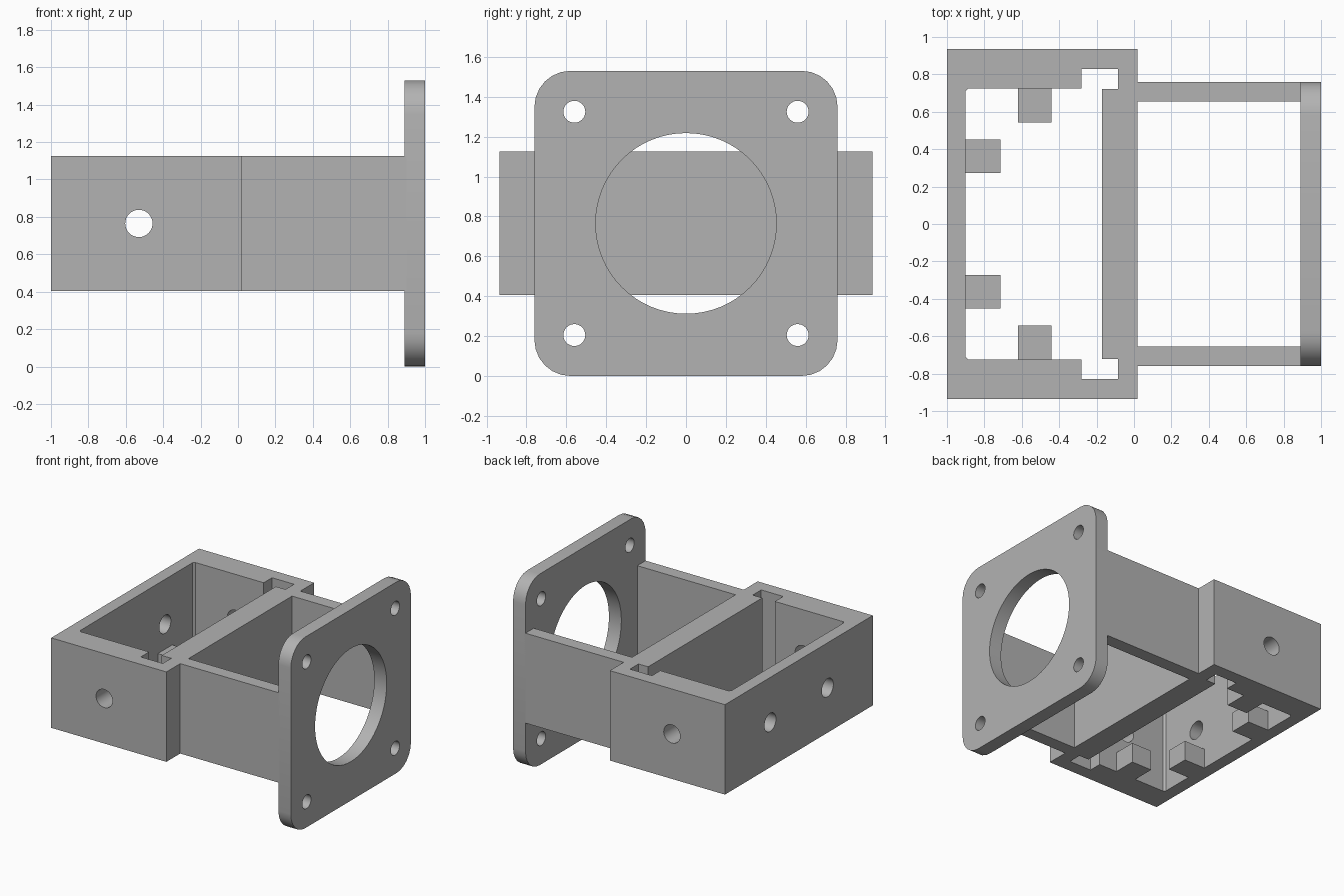
import bpy, bmesh, math

cube = bpy.data.objects.get("Cube")
if cube:
    bpy.data.objects.remove(cube, do_unlink=True)

grey = bpy.data.materials.new("plain grey")
grey.use_nodes = True
grey.diffuse_color = (0.45, 0.45, 0.45, 1)
grey.node_tree.nodes["Principled BSDF"].inputs["Base Color"].default_value = grey.diffuse_color

BOTTOM, TOP = 0.405, 1.125
MID = 0.765


def finish(name, bm):
    bmesh.ops.recalc_face_normals(bm, faces=bm.faces)
    mesh = bpy.data.meshes.new(name)
    bm.to_mesh(mesh)
    bm.free()
    mesh.materials.append(grey)
    obj = bpy.data.objects.new(name, mesh)
    bpy.context.collection.objects.link(obj)
    return obj


def prism(name, points, offset):
    """Extrude a closed outline of 3D points along an offset vector."""
    bm = bmesh.new()
    face = bm.faces.new([bm.verts.new(p) for p in points])
    result = bmesh.ops.extrude_face_region(bm, geom=[face], use_keep_orig=True)
    verts = [g for g in result["geom"] if isinstance(g, bmesh.types.BMVert)]
    bmesh.ops.translate(bm, verts=verts, vec=offset)
    return finish(name, bm)


def box(name, x, y, z):
    return prism(name, [(x[0], y[0], z[0]), (x[1], y[0], z[0]),
                        (x[1], y[1], z[0]), (x[0], y[1], z[0])], (0, 0, z[1] - z[0]))


def rod(name, axis, centre, radius, length, sides=32):
    """Cylinder along x or y, used to drill holes."""
    cx, cy, cz = centre
    ring = []
    for i in range(sides):
        a = math.tau * i / sides
        u, v = radius * math.cos(a), radius * math.sin(a)
        ring.append((cx - length / 2, cy + u, cz + v) if axis == "x"
                    else (cx + u, cy - length / 2, cz + v))
    return prism(name, ring, (length, 0, 0) if axis == "x" else (0, length, 0))


def cut(target, cutters):
    for c in cutters:
        c.hide_render = True
        mod = target.modifiers.new("cut", "BOOLEAN")
        mod.operation, mod.solver, mod.object = "DIFFERENCE", "EXACT", c
    bpy.context.view_layer.objects.active = target
    for mod in list(target.modifiers):
        bpy.ops.object.modifier_apply(modifier=mod.name)
    for c in cutters:
        bpy.data.objects.remove(c, do_unlink=True)


# Box frame and arms: mirrored outer outline, open cavity with side slots
half_out = [(-1, 0.935), (0.02, 0.935), (0.02, 0.76), (0.9, 0.76), (0.9, 0.655), (0.02, 0.655)]
outline = half_out + [(x, -y) for x, y in reversed(half_out)]
frame = prism("box_frame", [(x, y, BOTTOM) for x, y in outline], (0, 0, TOP - BOTTOM))

half_in = [(-0.9, 0.71), (-0.885, 0.725), (-0.28, 0.725), (-0.28, 0.83),
           (-0.085, 0.83), (-0.085, 0.722), (-0.17, 0.722)]
inner = half_in + [(x, -y) for x, y in reversed(half_in)]
cavity = prism("cavity_cutter", [(x, y, BOTTOM - 0.2) for x, y in inner], (0, 0, 1.2))
cutters = [cavity, rod("side_hole_cutter", "y", (-0.53, 0, MID), 0.073, 2.4)]
cutters += [rod("end_hole_cutter", "x", (-0.95, s * 0.363, MID), 0.073, 0.3) for s in (-1, 1)]
cut(frame, cutters)

# Mounting flange with rounded corners, large bore and four screw holes
corner = 0.18
ring = []
for k, (sy, sz) in enumerate([(1, 1), (-1, 1), (-1, -1), (1, -1)]):
    for i in range(7):
        a = math.pi / 2 * (k + i / 6)
        ring.append((0.89, sy * (0.76 - corner) + corner * math.cos(a),
                     MID + sz * (MID - corner) + corner * math.sin(a)))
flange = prism("mounting_flange", ring, (0.11, 0, 0))
cutters = [rod("bore_cutter", "x", (0.95, 0, MID), 0.453, 0.4, 64)]
cutters += [rod("screw_cutter", "x", (0.95, sy * 0.56, MID + sz * 0.56), 0.055, 0.4)
            for sy in (-1, 1) for sz in (-1, 1)]
cut(flange, cutters)

# Small support blocks at the bottom of the cavity walls
BLOCK_Z = (BOTTOM, BOTTOM + 0.16)
for side, s in (("left", 1), ("right", -1)):
    box("side_block_" + side, (-0.62, -0.44), sorted((s * 0.543, s * 0.74)), BLOCK_Z)
    box("end_block_" + side, (-0.91, -0.715), sorted((s * 0.272, s * 0.453)), BLOCK_Z)

# Smooth the round parts and keep the edges sharp
for obj in (frame, flange):
    bpy.ops.object.select_all(action="DESELECT")
    obj.select_set(True)
    bpy.context.view_layer.objects.active = obj
    bpy.ops.object.shade_smooth_by_angle(angle=math.radians(30))
